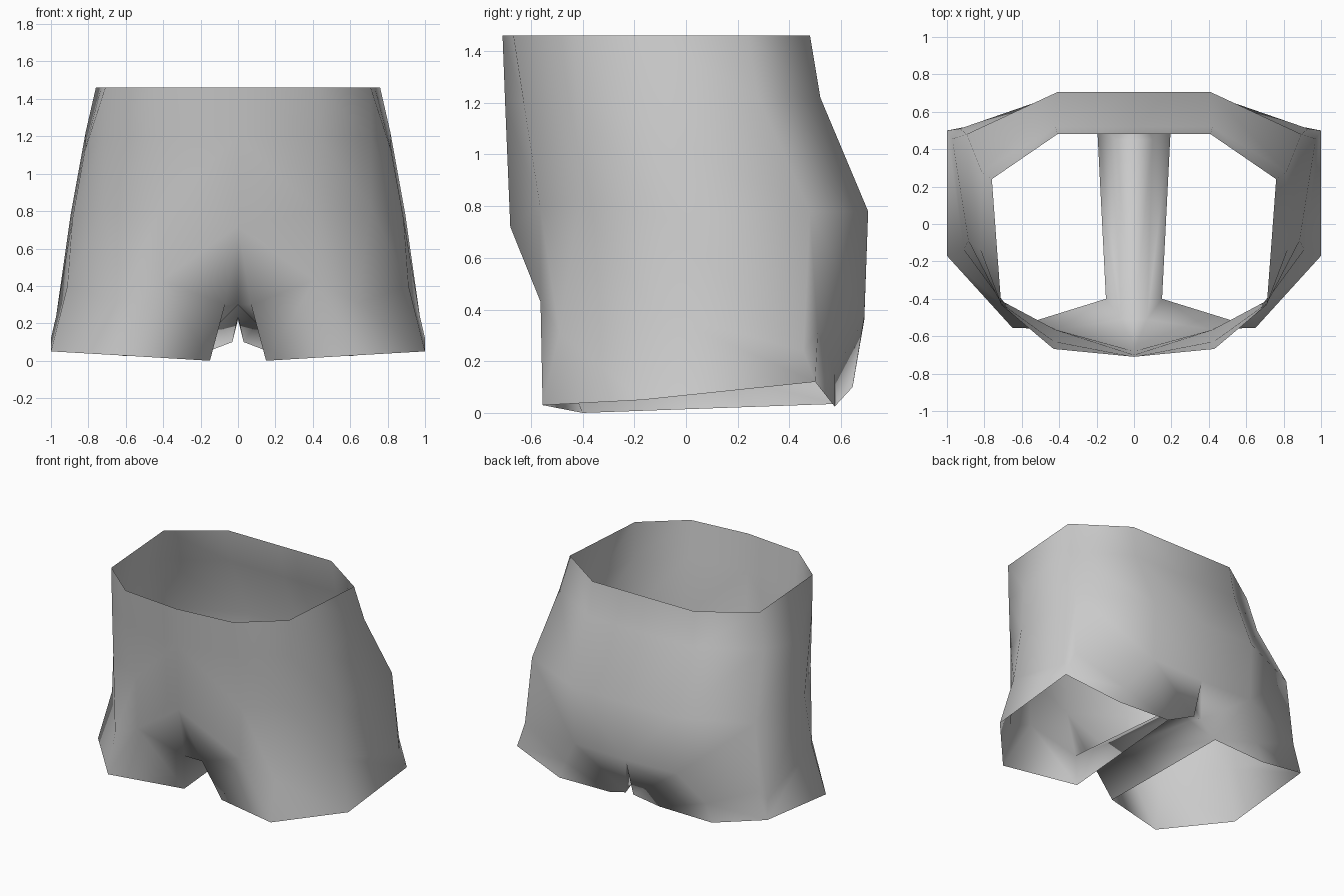
import bpy, bmesh

if "Cube" in bpy.data.objects:
    bpy.data.objects.remove(bpy.data.objects["Cube"], do_unlink=True)

# Material
cloth = bpy.data.materials.new("light_grey_cloth")
cloth.use_nodes = True
GREY = (0.6, 0.6, 0.6, 1.0)
cloth.diffuse_color = GREY
cloth.node_tree.nodes["Principled BSDF"].inputs["Base Color"].default_value = GREY

# Half rings from front centre round the +x side to back centre
waist = [(0, -.71, 1.46), (.43, -.668, 1.46), (.71, -.432, 1.46),
         (.732, -.14, 1.46), (.76, .24, 1.46), (.41, .48, 1.46), (0, .48, 1.46)]
upper = [(0, -.70, 1.20), (.427, -.628, 1.20), (.712, -.423, 1.20),
         (.82, -.14, 1.12), (.815, .28, 1.22), (.42, .52, 1.22), (0, .52, 1.22)]
hip = [(0, -.68, .72), (.42, -.565, .80), (.71, -.41, .82),
       (.885, -.09, .76), (.895, .48, .78), (.41, .705, .78), (0, .705, .78)]

# Named points of the thigh, leg hem and crotch
points = {
    # thigh level
    "front": (.41, -.563, .43), "front_tuck": (.64, -.49, .31),
    "side_front": (.912, -.135, .40), "side_back": (.972, .455, .24),
    "seat_side": (.93, .51, .31), "seat": (.41, .69, .37),
    "seat_mid": (0, .69, .36), "seat_tuck": (.56, .575, .15),
    # hem of the leg
    "hem_in_front": (.15, -.40, 0), "hem_front": (.65, -.555, .03),
    "hem_out_front": (1, -.17, .05), "hem_out_back": (1, .50, .12),
    "hem_back": (.61, .575, .025), "hem_in_back": (.20, .585, .035),
    # crotch strip and cleft
    "crotch_front": (0, -.51, .30), "crotch_edge": (.07, -.51, .30),
    "crotch_back": (0, .45, .24), "crotch_edge_back": (.10, .45, .20),
    "cleft": (0, .60, .22), "cleft_low": (.03, .645, .10),
}

bm = bmesh.new()
rings = [[bm.verts.new(p) for p in ring] for ring in (waist, upper, hip)]
v = {name: bm.verts.new(p) for name, p in points.items()}
for i, vert in enumerate(rings[2]):
    v["hip%d" % i] = vert

# Body wall between the rings
for a, b in zip(rings, rings[1:]):
    for i in range(len(a) - 1):
        bm.faces.new((a[i], b[i], b[i + 1], a[i + 1]))

patches = [
    # front of the body and leg
    "hip0 front hip1", "hip0 crotch_front crotch_edge front",
    "hip1 front front_tuck hip2", "hip2 front_tuck side_front hip3",
    "crotch_edge hem_in_front front", "front hem_in_front hem_front",
    "front hem_front front_tuck",
    "front_tuck hem_front hem_out_front side_front",
    # outer side
    "hip3 side_front side_back hip4",
    "side_front hem_out_front hem_out_back side_back",
    # seat
    "hip4 side_back seat_side", "hip4 seat_side seat hip5",
    "hip5 seat seat_mid hip6", "seat_side seat_tuck seat",
    "seat_side side_back hem_out_back seat_tuck",
    "seat_tuck hem_out_back hem_back", "seat_tuck hem_back hem_in_back",
    "seat seat_tuck hem_in_back", "seat hem_in_back cleft_low",
    "seat cleft_low seat_mid", "seat_mid cleft_low cleft",
    # strip between the legs
    "crotch_front crotch_back crotch_edge_back crotch_edge",
    "crotch_edge crotch_edge_back hem_in_back hem_in_front",
    "crotch_back cleft cleft_low crotch_edge_back",
    "crotch_edge_back cleft_low hem_in_back",
]
for patch in patches:
    bm.faces.new([v[name] for name in patch.split()])

# Make all faces point outwards
bmesh.ops.recalc_face_normals(bm, faces=bm.faces)
bm.faces.ensure_lookup_table()
if bm.faces[0].normal.y > 0:
    bmesh.ops.reverse_faces(bm, faces=bm.faces)
for f in bm.faces:
    f.smooth = True

mesh = bpy.data.meshes.new("shorts")
bm.to_mesh(mesh)
bm.free()
mesh.materials.append(cloth)
shorts = bpy.data.objects.new("shorts", mesh)
bpy.context.collection.objects.link(shorts)

# Other half
mirror = shorts.modifiers.new("mirror", "MIRROR")
mirror.use_axis[0] = True
mirror.use_clip = True
mirror.merge_threshold = 0.001
